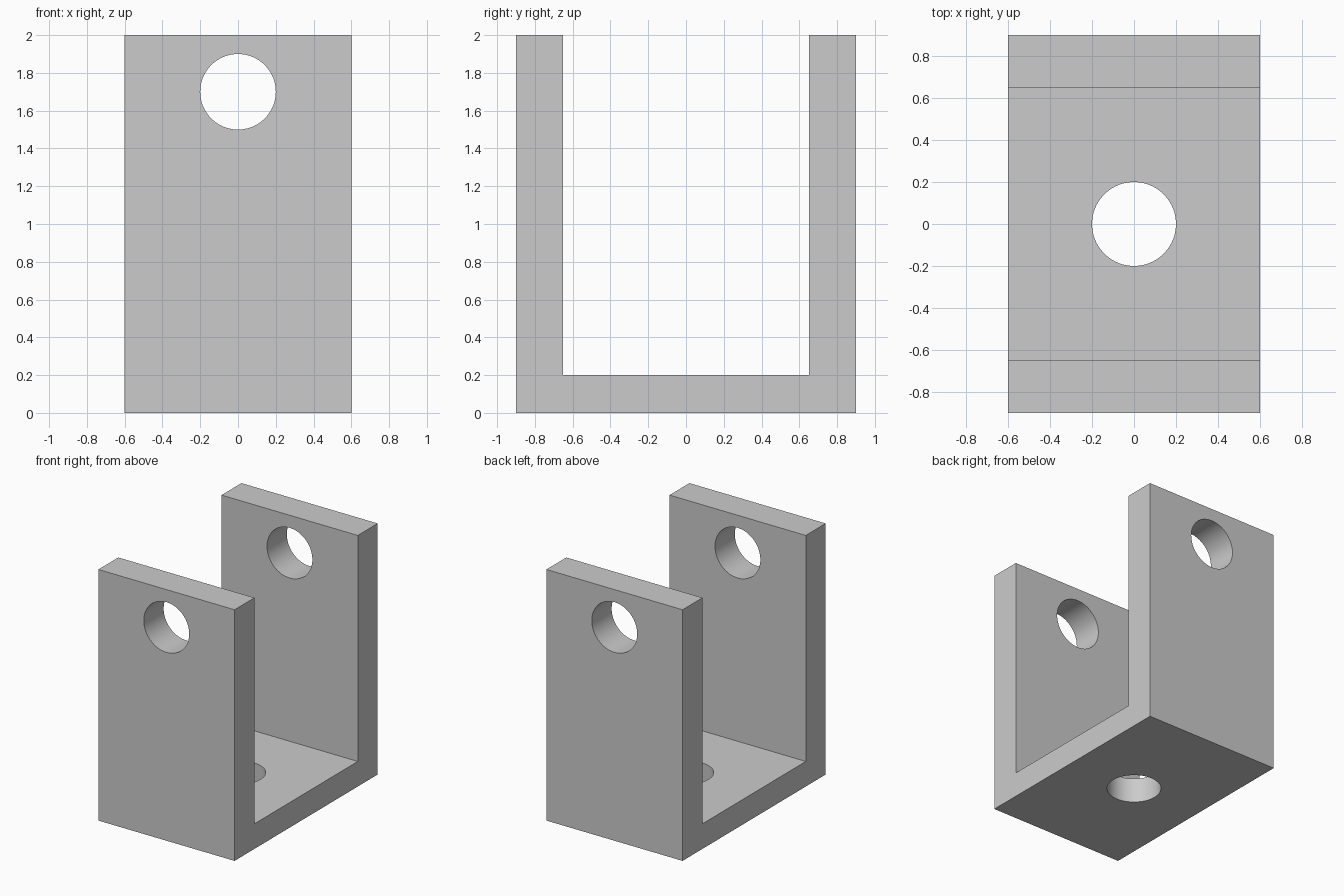
import bpy
import bmesh
from math import radians
from mathutils import Matrix

cube = bpy.data.objects.get("Cube")
if cube:
    bpy.data.objects.remove(cube, do_unlink=True)

WIDTH, DEPTH, HEIGHT = 1.2, 1.8, 2.0
WALL, FLOOR = 0.25, 0.2
HOLE_RADIUS, PIN_HEIGHT = 0.2, 1.7

# Material
grey = bpy.data.materials.new("plain grey")
grey.use_nodes = True
colour = (0.6, 0.6, 0.6, 1)
grey.diffuse_color = colour
grey.node_tree.nodes["Principled BSDF"].inputs["Base Color"].default_value = colour


def add_object(name, bm):
    mesh = bpy.data.meshes.new(name)
    bmesh.ops.recalc_face_normals(bm, faces=bm.faces)
    bm.to_mesh(mesh)
    bm.free()
    mesh.materials.append(grey)
    obj = bpy.data.objects.new(name, mesh)
    bpy.context.collection.objects.link(obj)
    return obj


def hole_cutter(name, length, matrix):
    bm = bmesh.new()
    bmesh.ops.create_cone(bm, cap_ends=True, segments=96, radius1=HOLE_RADIUS,
                          radius2=HOLE_RADIUS, depth=length, matrix=matrix)
    obj = add_object(name, bm)
    obj.hide_render = True
    return obj


# U-shaped bracket: side profile extruded across the width
outer, inner = DEPTH / 2, DEPTH / 2 - WALL
half = [(outer, 0), (outer, HEIGHT), (inner, HEIGHT), (inner, FLOOR)]
profile = half + [(-y, z) for y, z in reversed(half)]
bm = bmesh.new()
face = bm.faces.new([bm.verts.new((-WIDTH / 2, y, z)) for y, z in profile])
extruded = bmesh.ops.extrude_face_region(bm, geom=[face])["geom"]
bmesh.ops.translate(bm, vec=(WIDTH, 0, 0),
                    verts=[v for v in extruded if isinstance(v, bmesh.types.BMVert)])
bracket = add_object("clevis_bracket", bm)

# Pin holes through both walls, and the mounting hole in the floor
cutters = [
    hole_cutter("pin_hole_cutter", DEPTH + 1,
                Matrix.Translation((0, 0, PIN_HEIGHT)) @ Matrix.Rotation(radians(90), 4, "X")),
    hole_cutter("floor_hole_cutter", FLOOR * 3, Matrix.Translation((0, 0, FLOOR / 2))),
]
bpy.ops.object.select_all(action="DESELECT")
bpy.context.view_layer.objects.active = bracket
bracket.select_set(True)
for cutter in cutters:
    cut = bracket.modifiers.new(cutter.name, "BOOLEAN")
    cut.operation = "DIFFERENCE"
    cut.solver = "EXACT"
    cut.object = cutter
    bpy.ops.object.modifier_apply(modifier=cut.name)
    bpy.data.objects.remove(cutter, do_unlink=True)

# Smooth hole walls, sharp edges elsewhere
bpy.ops.object.shade_smooth_by_angle(angle=radians(30))
